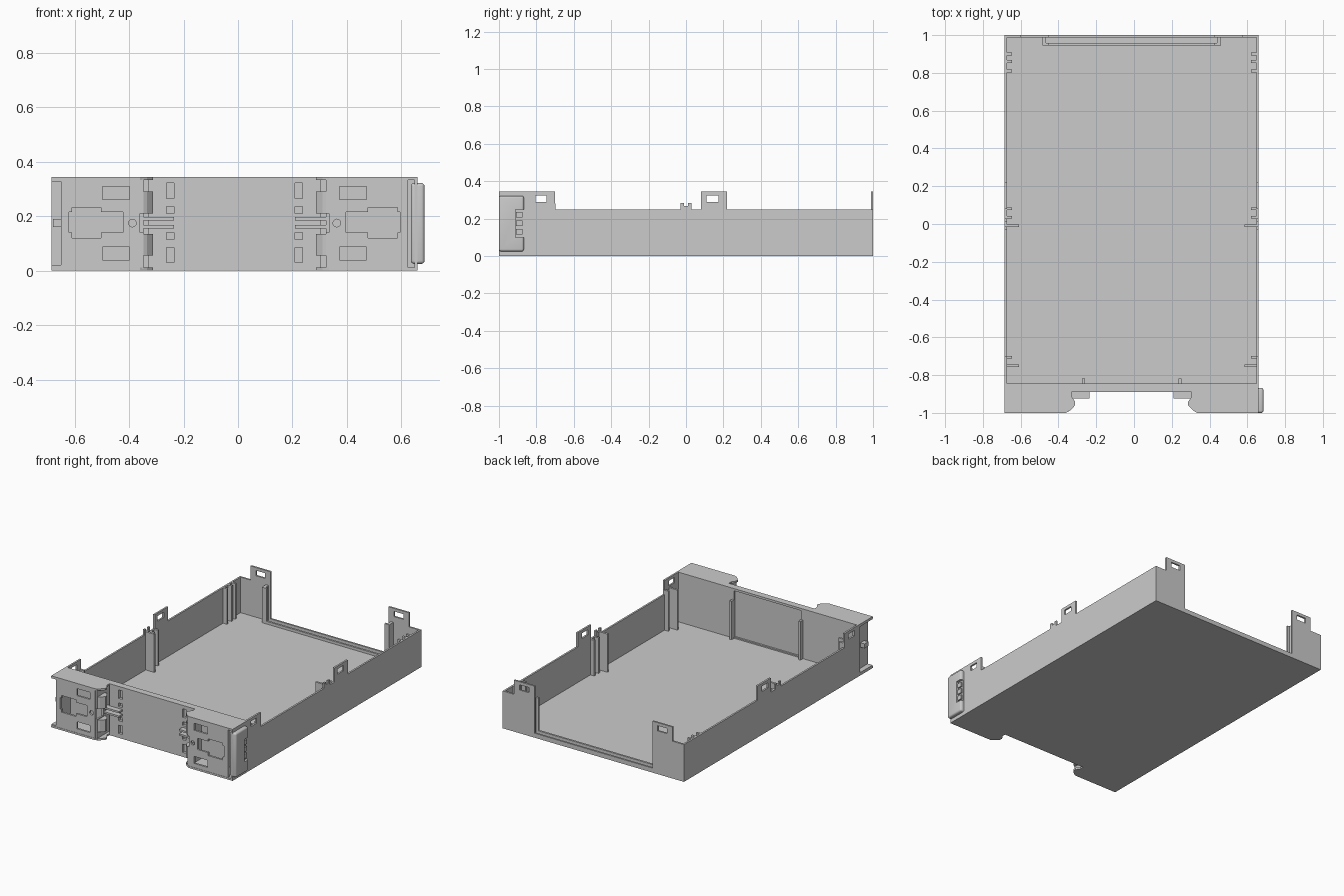
import bpy, bmesh
from mathutils import Vector

if "Cube" in bpy.data.objects:
    bpy.data.objects.remove(bpy.data.objects["Cube"])

CX = -0.0125            # mirror plane of the tray body
L, R = -0.685, 0.66     # outer faces of the tray body
T = 0.012               # wall thickness
H = 0.345


def add_prism(bm, pts, axis, a, b):
    """Extrude a 2D outline along an axis, from a to b."""
    def place(p, d):
        if axis == 'x':
            return (d, p[0], p[1])
        if axis == 'y':
            return (p[0], d, p[1])
        return (p[0], p[1], d)
    lo = [bm.verts.new(place(p, a)) for p in pts]
    hi = [bm.verts.new(place(p, b)) for p in pts]
    bm.faces.new(lo)
    bm.faces.new(hi[::-1])
    n = len(pts)
    for i in range(n):
        j = (i + 1) % n
        bm.faces.new((lo[i], hi[i], hi[j], lo[j]))


def add_box(bm, x0, x1, y0, y1, z0, z1):
    add_prism(bm, [(x0, y0), (x1, y0), (x1, y1), (x0, y1)], 'z', z0, z1)


def finish(name, bm):
    bmesh.ops.recalc_face_normals(bm, faces=bm.faces[:])
    me = bpy.data.meshes.new(name)
    bm.to_mesh(me)
    bm.free()
    ob = bpy.data.objects.new(name, me)
    bpy.context.collection.objects.link(ob)
    return ob


def boxes(name, items):
    bm = bmesh.new()
    for it in items:
        add_box(bm, *it)
    return finish(name, bm)


def prism(name, pts, axis, a, b):
    bm = bmesh.new()
    add_prism(bm, pts, axis, a, b)
    return finish(name, bm)


def cut(ob, cutter):
    """Subtract the cutter, bake the result and remove the cutter."""
    mod = ob.modifiers.new("cut", 'BOOLEAN')
    mod.object, mod.solver, mod.operation = cutter, 'EXACT', 'DIFFERENCE'
    bake(ob)
    bpy.data.objects.remove(cutter)


def bake(ob):
    dg = bpy.context.evaluated_depsgraph_get()
    dg.update()
    me = bpy.data.meshes.new_from_object(ob.evaluated_get(dg))
    ob.modifiers.clear()
    ob.data = me


def mirrored(ob, name):
    """Copy the part to the other side of the tray."""
    bm = bmesh.new()
    bm.from_mesh(ob.data)
    for v in bm.verts:
        v.co.x = 2 * CX - v.co.x
    return finish(name, bm)


# front pod outline, seen from above (left side)
pod = [(L, -1), (-0.36, -1), (-0.335, -0.985), (-0.312, -0.96), (-0.312, -0.94),
       (-0.33, -0.915), (-0.33, -0.86), (L, -0.86)]

# floor with the cut-out between the pods
half = pod[:6] + [(-0.33, -0.89)]
floor = half + [(2 * CX - x, y) for x, y in half[::-1]] + [(R, 1), (L, 1)]
prism("floor", floor, 'z', 0, T)

# side walls with raised slotted tabs
def side_profile(y0):
    return [(y0, 0), (1, 0), (1, 0.25), (0.22, 0.25), (0.22, H), (0.08, H), (0.08, 0.25),
            (0.03, 0.25), (0.03, 0.285), (0.012, 0.285), (0.012, 0.268), (-0.012, 0.268),
            (-0.012, 0.285), (-0.03, 0.285), (-0.03, 0.25), (-0.7, 0.25), (-0.7, H), (y0, H)]

for name, y0, x0 in (("left_wall", -0.865, L), ("right_wall", -1, R - T)):
    wall = prism(name, side_profile(y0), 'x', x0, x0 + T)
    cut(wall, boxes("slots", [(x0 - 1, x0 + 1, 0.11, 0.175, 0.29, 0.325),
                              (x0 - 1, x0 + 1, -0.805, -0.745, 0.29, 0.325)]))

# guide ribs on the side walls: (y, inner reach, top)
ribs = [(0.90, 0.04, 0.25), (0.86, 0.04, 0.25), (0.81, 0.04, 0.25),
        (0.08, 0.04, 0.25), (0.035, 0.04, 0.25), (-0.01, 0.075, 0.268),
        (-0.705, 0.04, 0.28), (-0.75, 0.075, 0.28)]
left = boxes("left_guide_ribs", [(L + 0.002, L + r, y - 0.007, y + 0.007, T / 2, z)
                                 for y, r, z in ribs])
mirrored(left, "right_guide_ribs")

# rear corner panels with slotted tabs
corner = prism("rear_left_panel", [(L, 0), (-0.45, 0), (-0.45, H), (-0.6, H),
                                   (-0.6, 0.25), (L, 0.25)], 'y', 1 - T, 1)
cut(corner, boxes("slot", [(-0.56, -0.49, 0.9, 1.1, 0.29, 0.325)]))
mirrored(corner, "rear_right_panel")

# low rear sill, and the frame that holds a sliding rear panel
boxes("rear_sill", [(-0.46, 0.435, 1 - T, 1, 0, 0.03)])
boxes("rear_panel_rail", [(-0.485, 0.46, 0.945, 0.958, 0.005, 0.03)])
post = boxes("rear_left_post", [(-0.485, -0.465, 0.945, 0.99, 0.005, 0.25),
                                (-0.465, -0.45, 0.945, 0.958, 0.005, 0.25)])
mirrored(post, "rear_right_post")

# front inner wall and centre panel with edge notches and a shallow rear recess
boxes("front_wall", [(L + T / 2, -0.33, -0.865, -0.845, 0, H),
                     (2 * CX + 0.33, R - T / 2, -0.865, -0.845, 0, H)])
panel = boxes("front_centre_panel", [(-0.33, 2 * CX + 0.33, -0.89, -0.845, 0, H)])
notches = []
for z0, z1 in ((0.03, 0.085), (0.115, 0.14), (0.21, 0.235), (0.265, 0.322)):
    notches.append((-0.262, -0.235, -0.95, -0.872, z0, z1))
    notches.append((2 * CX + 0.235, 2 * CX + 0.262, -0.95, -0.872, z0, z1))
notches.append((-0.26, 0.235, -0.857, -0.8, 0.02, 0.33))
cut(panel, boxes("notches", notches))
boxes("front_wall_ribs", [(x - 0.008, x + 0.008, -0.85, -0.818, 0.005, 0.27)
                          for x in (-0.268, 0.243)])

# pods: top plate, pierced face, hooks and fingers on the inner side
plate = prism("left_pod_top", pod, 'z', H - T, H)
mirrored(plate, "right_pod_top")

face = boxes("left_pod_face", [(-0.65, -0.36, -0.998, -0.985, 0.006, H - 0.006)])
bm = bmesh.new()
add_prism(bm, [(-0.62, 0.14), (-0.61, 0.14), (-0.61, 0.12), (-0.503, 0.12), (-0.503, 0.14),
               (-0.422, 0.14), (-0.422, 0.215), (-0.503, 0.215), (-0.503, 0.232),
               (-0.61, 0.232), (-0.61, 0.215), (-0.62, 0.215)], 'y', -1.1, -0.95)
for z in (0.04, 0.262):
    add_box(bm, -0.497, -0.398, -1.1, -0.95, z, z + 0.047)
cut(face, finish("holes", bm))
bpy.ops.mesh.primitive_cylinder_add(vertices=24, radius=0.014, depth=0.2,
                                    location=(-0.388, -1, 0.175), rotation=(1.5708, 0, 0))
cut(face, bpy.context.object)
mirrored(face, "right_pod_face")

inner = boxes("left_pod_inner_wall", [(-0.36, -0.348, -0.995, -0.86, 0.006, 0.14),
                                      (-0.36, -0.348, -0.995, -0.86, 0.21, H - 0.006),
                                      (-0.36, -0.348, -0.93, -0.86, 0.14, 0.21)])
mirrored(inner, "right_pod_inner_wall")

hook_pts = [(-0.35, -0.993), (-0.335, -0.985), (-0.312, -0.96), (-0.312, -0.94),
            (-0.33, -0.915), (-0.35, -0.915)]
bm = bmesh.new()
for z in (0.055, 0.21):
    add_prism(bm, hook_pts, 'z', z, z + 0.08)
hooks = finish("left_hooks", bm)
mirrored(hooks, "right_hooks")

fingers = boxes("left_fingers", [(-0.352, -0.235, -0.925, -0.885, z, z + 0.012)
                                 for z in (0.155, 0.185)])
mirrored(fingers, "right_fingers")

# open socket on the left end, with a small latch
boxes("left_socket_wall", [(-0.65, -0.638, -0.998, -0.86, 0.006, H - 0.006)])
boxes("left_socket_latch", [(-0.68, -0.64, -0.96, -0.92, 0.16, 0.19)])
boxes("left_socket_lips", [(L, -0.645, -0.998, -0.86, 0.004, 0.02),
                           (L, -0.645, -0.998, -0.86, 0.328, H - 0.002)])

# rounded clip on the right end that mates with a neighbour's socket
clip = boxes("right_clip", [(0.635, 0.685, -1, -0.867, 0.025, 0.322)])
bev = clip.modifiers.new("round", 'BEVEL')
bev.width, bev.segments = 0.012, 4
bake(clip)
cut(clip, boxes("clip_notch", [(0.668, 0.8, -0.912, -0.8, 0.1, 0.25)]))
boxes("right_clip_teeth", [(0.66, 0.678, -0.908, -0.875, z, z + 0.03)
                           for z in (0.115, 0.16, 0.205)])
bpy.ops.object.select_all(action='DESELECT')
clip.select_set(True)
bpy.context.view_layer.objects.active = clip
bpy.ops.object.shade_smooth_by_angle()
